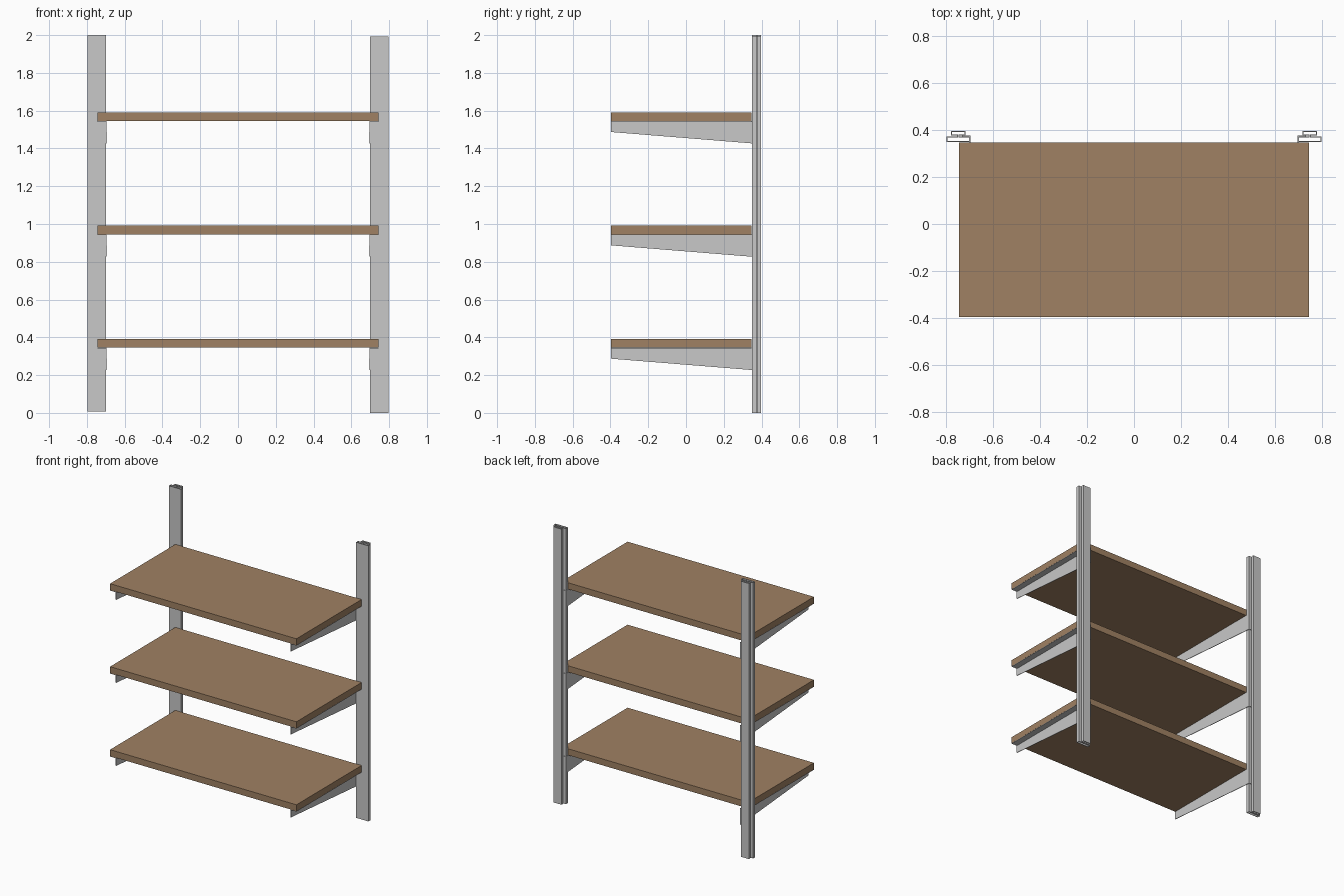
import bpy
import bmesh

cube = bpy.data.objects.get("Cube")
if cube:
    bpy.data.objects.remove(cube, do_unlink=True)


def make_material(name, rgb):
    mat = bpy.data.materials.new(name)
    mat.use_nodes = True
    mat.diffuse_color = (*rgb, 1)
    mat.node_tree.nodes["Principled BSDF"].inputs["Base Color"].default_value = (*rgb, 1)
    return mat


STEEL = make_material("light_grey_steel", (0.58, 0.58, 0.58))
WOOD = make_material("brown_wood", (0.35, 0.22, 0.125))


def finish(name, bm, mat):
    bmesh.ops.recalc_face_normals(bm, faces=bm.faces)
    mesh = bpy.data.meshes.new(name)
    bm.to_mesh(mesh)
    bm.free()
    mesh.materials.append(mat)
    obj = bpy.data.objects.new(name, mesh)
    bpy.context.collection.objects.link(obj)
    return obj


def add_box(bm, low, high):
    verts = bmesh.ops.create_cube(bm, size=1)["verts"]
    for v in verts:
        v.co = [lo + (c + 0.5) * (hi - lo) for c, lo, hi in zip(v.co, low, high)]


def add_plate(bm, outline, x0, x1):
    """Extrude a (y, z) outline between two x positions."""
    a, b = ([bm.verts.new((x, y, z)) for y, z in outline] for x in (x0, x1))
    bm.faces.new(a)
    bm.faces.new(b)
    for i in range(len(a)):
        j = (i + 1) % len(a)
        bm.faces.new((a[i], a[j], b[j], b[i]))


# Folded sheet upright: wide front channel, neck and narrow rear channel
OUTER = [(0.049, 0.349), (0.049, 0.373), (0.006, 0.373),
         (0.006, 0.378), (0.031, 0.378), (0.031, 0.397)]
INNER = [(0.045, 0.353), (0.045, 0.369), (0.002, 0.369),
         (0.002, 0.382), (0.027, 0.382), (0.027, 0.393)]


def make_upright(name, cx, z0, z1):
    bm = bmesh.new()
    loops = []
    for half in (OUTER, INNER):
        full = half + [(-x, y) for x, y in reversed(half)]
        for z in (z0, z1):
            loops.append([bm.verts.new((cx + x, y, z)) for x, y in full])
    out_low, out_high, in_low, in_high = loops
    n = len(out_low)
    for a, b in ((out_low, out_high), (in_low, in_high),
                 (out_low, in_low), (out_high, in_high)):
        for i in range(n):
            j = (i + 1) % n
            bm.faces.new((a[i], a[j], b[j], b[i]))
    finish(name, bm, STEEL)


make_upright("right_upright", -0.749, 0.008, 2.0)
make_upright("left_upright", 0.749, 0.0, 1.992)

# Shelf boards with a pair of tapered brackets each
FRONT, BACK = -0.397, 0.348
for level, z in zip(("lower", "middle", "upper"), (0.345, 0.945, 1.545)):
    bm = bmesh.new()
    add_box(bm, (-0.745, FRONT, z), (0.745, BACK, z + 0.046))
    finish(level + "_shelf", bm, WOOD)

    for side, s in (("right", -1), ("left", 1)):
        bm = bmesh.new()
        # Tapered web, running on beside the upright
        add_plate(bm, [(FRONT, z), (FRONT, z - 0.058), (BACK, z - 0.118),
                       (0.377, z - 0.118), (0.377, z)], s * 0.696, s * 0.7)
        # Flange carrying the board
        add_box(bm, (min(s * 0.7, s * 0.745), FRONT, z - 0.004),
                (max(s * 0.7, s * 0.745), BACK, z - 0.0005))
        # Hook folded behind the front channel
        add_box(bm, (min(s * 0.7, s * 0.732), 0.3735, z - 0.118),
                (max(s * 0.7, s * 0.732), 0.377, z))
        finish(f"{level}_{side}_bracket", bm, STEEL)
